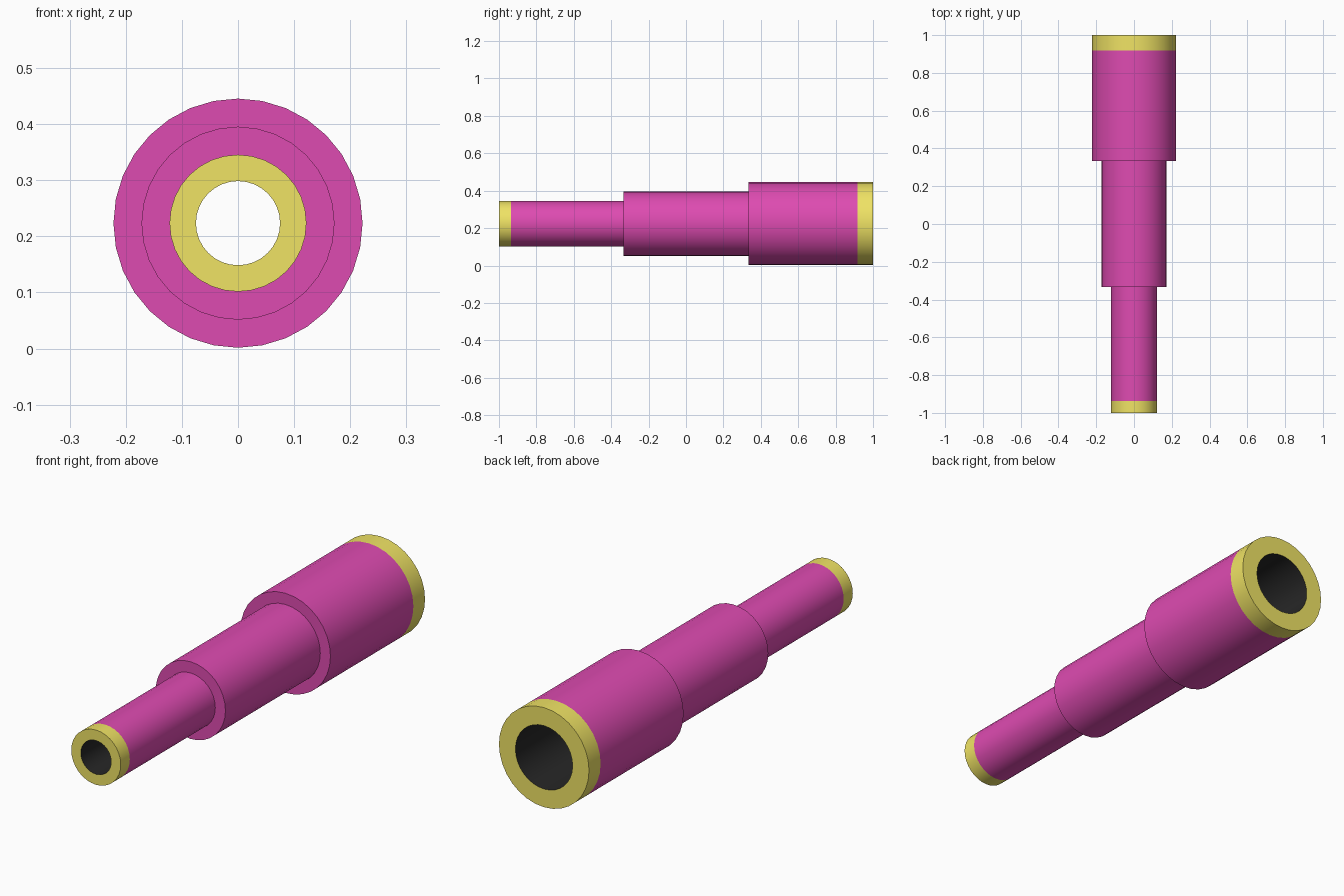
import bpy, bmesh, math

if "Cube" in bpy.data.objects:
    bpy.data.objects.remove(bpy.data.objects["Cube"])

SIDES = 32
CENTRE_Z = 0.2235


def material(name, rgb):
    m = bpy.data.materials.new(name)
    m.diffuse_color = (*rgb, 1)
    m.use_nodes = True
    m.node_tree.nodes["Principled BSDF"].inputs["Base Color"].default_value = m.diffuse_color
    return m


def lathe(name, profile, mat):
    """Spin an (radius, y) profile around the y axis."""
    bm = bmesh.new()
    rings = []
    for r, y in profile:
        angles = [2 * math.pi * j / SIDES for j in range(SIDES)]
        rings.append([bm.verts.new((r * math.cos(a), y, r * math.sin(a))) for a in angles])
    for a, b in zip(rings, rings[1:]):
        for j in range(SIDES):
            k = (j + 1) % SIDES
            bm.faces.new((a[j], b[j], b[k], a[k]))
    mesh = bpy.data.meshes.new(name)
    bm.to_mesh(mesh)
    bm.free()
    mesh.materials.append(mat)
    obj = bpy.data.objects.new(name, mesh)
    obj.location.z = CENTRE_Z
    bpy.context.collection.objects.link(obj)
    bpy.ops.object.select_all(action='DESELECT')
    obj.select_set(True)
    bpy.context.view_layer.objects.active = obj
    bpy.ops.object.shade_smooth_by_angle(angle=math.radians(30))
    return obj


pink = material("pink", (0.73, 0.07, 0.44))
yellow = material("yellow", (0.87, 0.77, 0.13))
dark = material("dark", (0.02, 0.02, 0.02))

SMALL, MID, BIG = 0.122, 0.172, 0.222      # outer radii of the three tubes
EYE, LENS = 0.075, 0.141                   # bore radii at front and back
STEP = 0.334                               # where the tubes meet
FRONT_BAND, BACK_BAND = -0.936, 0.918

# Three stepped telescoping tubes
lathe("stepped_tubes", [(SMALL, FRONT_BAND), (SMALL, -STEP), (MID, -STEP),
                        (MID, STEP), (BIG, STEP), (BIG, BACK_BAND)], pink)
# Yellow end bands with their ring faces
lathe("eyepiece_band", [(EYE, -1), (SMALL, -1), (SMALL, FRONT_BAND)], yellow)
lathe("lens_band", [(BIG, BACK_BAND), (BIG, 1), (LENS, 1)], yellow)
# Dark open bore running right through
lathe("bore", [(LENS, 1), (LENS, STEP), (0.108, STEP), (0.108, -STEP),
               (EYE, -STEP), (EYE, -1)], dark)
